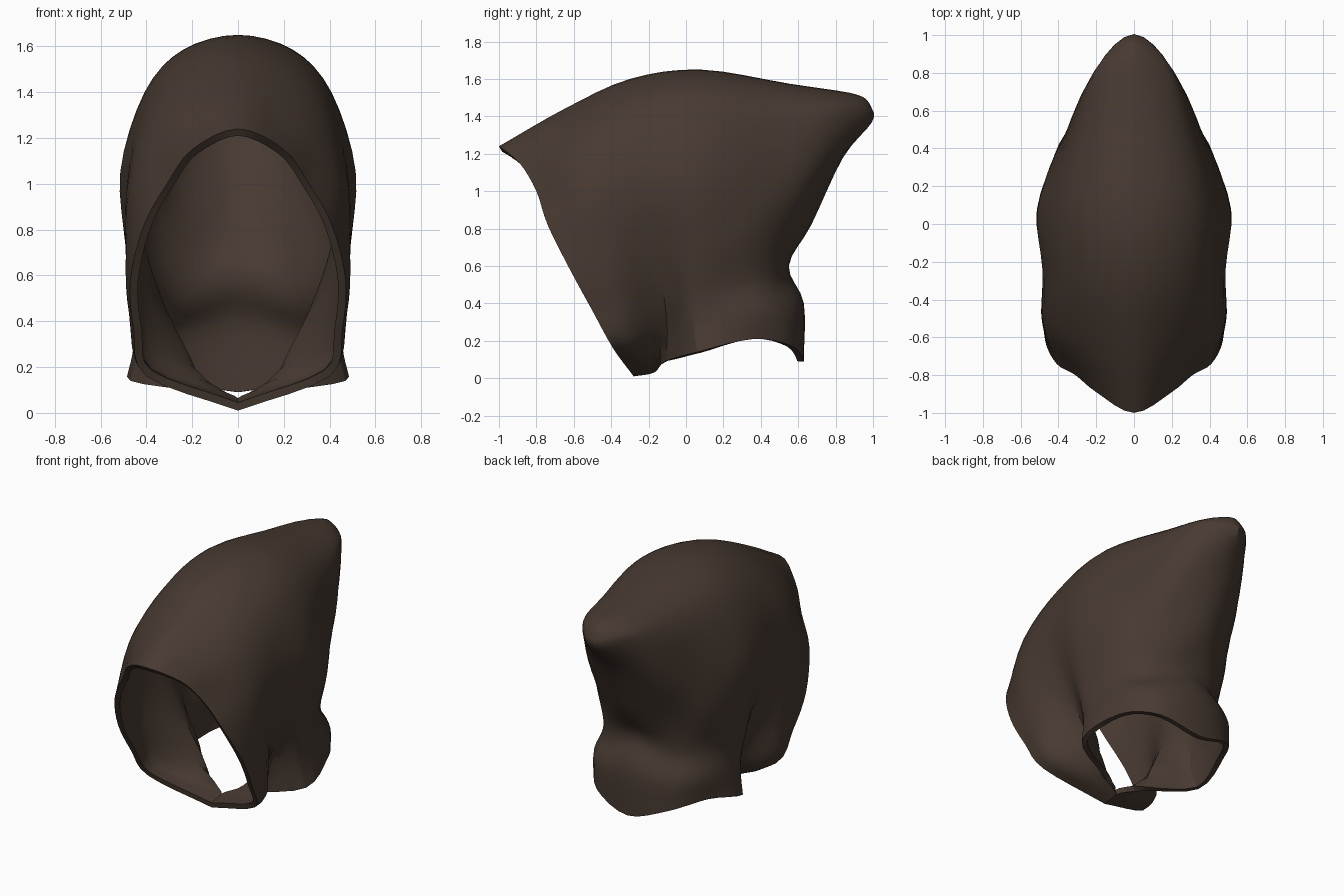
import bpy, bmesh
from mathutils import Vector as V

if "Cube" in bpy.data.objects:
    bpy.data.objects.remove(bpy.data.objects["Cube"])

# Half-hood profile curves, each running from the ridge down to the neck hem
face_rim = [(0, -1, 1.24), (.2, -.89, 1.15), (.31, -.80, 1.0), (.41, -.74, .82),
            (.47, -.62, .58), (.455, -.5, .36), (.40, -.39, .16), (0, -.28, .01)]
cheek = [(0, -.65, 1.44), (.25, -.63, 1.33), (.40, -.58, 1.17), (.48, -.52, .95),
         (.49, -.43, .70), (.47, -.36, .45), (.39, -.28, .18), (0, -.17, .03)]
side_fold = [(0, -.3, 1.60), (.24, -.3, 1.52), (.41, -.28, 1.33), (.485, -.24, 1.02),
             (.44, -.17, .72), (.35, -.12, .45), (.25, -.10, .25), (.17, -.11, .09)]
side = [(0, .08, 1.65), (.24, .08, 1.585), (.40, .08, 1.41), (.51, .08, 1.06),
        (.49, .06, .72), (.45, .05, .45), (.44, .04, .28), (.47, .06, .14)]
rear_side = [(0, .55, 1.575), (.18, .55, 1.53), (.31, .50, 1.39), (.385, .42, 1.08),
             (.42, .36, .80), (.38, .33, .52), (.42, .36, .36), (.42, .36, .21)]
rear = [(0, .87, 1.527), (.14, .86, 1.48), (.21, .81, 1.39), (.265, .67, 1.08),
        (.25, .53, .75), (.24, .49, .52), (.27, .56, .36), (.27, .57, .17)]
back_seam = [(0, .96, 1.495), (0, .99, 1.45), (0, .995, 1.37), (0, .84, 1.18),
             (0, .67, .82), (0, .55, .60), (0, .63, .40), (0, .63, .09)]
profiles = [[V(p) for p in c] for c in
            (face_rim, cheek, side_fold, side, rear_side, rear, back_seam)]


def flip(p):
    return V((-p.x, p.y, p.z))


def spline(pts, steps, before, after):
    """Smooth curve through pts, with one ghost point at each end."""
    q = [before] + pts + [after]
    out = []
    for i in range(1, len(q) - 2):
        a, b, c, d = q[i - 1:i + 3]
        for k in range(steps):
            t = k / steps
            out.append(.5 * (2 * b + (c - a) * t + (2 * a - 5 * b + 4 * c - d) * t * t
                             + (3 * b - a - 3 * c + d) * t ** 3))
    return out + [pts[-1].copy()]


# Loft: smooth each profile downwards, then join them from face to back
columns = [spline(c, 4, flip(c[1]), 2 * c[-1] - c[-2]) for c in profiles]
rows = []
for j in range(len(columns[0])):
    r = [c[j] for c in columns]
    rows.append(spline(r, 4, 2 * r[0] - r[1], flip(r[-2])))

bm = bmesh.new()
grid = []
for j, row in enumerate(rows):
    last = j == len(rows) - 1
    for i, p in enumerate(row):
        # the ridge, the back seam and the chin seam lie on the centre line
        seam = j == 0 or i == len(row) - 1 or (last and i <= 4)
        p.x = 0 if seam else max(p.x, 0)
        p.z = max(p.z, .005)
    grid.append([bm.verts.new(p) for p in row])
for a, b in zip(grid, grid[1:]):
    for i in range(len(a) - 1):
        bm.faces.new((a[i], b[i], b[i + 1], a[i + 1]))

# Mirror the half and weld the centre seam
half = bmesh.ops.duplicate(bm, geom=bm.verts[:] + bm.edges[:] + bm.faces[:])["geom"]
for v in half:
    if isinstance(v, bmesh.types.BMVert):
        v.co.x *= -1
bmesh.ops.reverse_faces(bm, faces=[f for f in half if isinstance(f, bmesh.types.BMFace)])
bmesh.ops.remove_doubles(bm, verts=bm.verts[:], dist=.0008)
bmesh.ops.recalc_face_normals(bm, faces=bm.faces[:])
top = max(bm.faces, key=lambda f: f.calc_center_median().z)
if top.normal.z < 0:
    bmesh.ops.reverse_faces(bm, faces=bm.faces[:])
mesh = bpy.data.meshes.new("hood")
bm.to_mesh(mesh)
bm.free()
hood = bpy.data.objects.new("hood", mesh)
bpy.context.collection.objects.link(hood)

# Dark brown cloth
cloth = bpy.data.materials.new("dark brown cloth")
cloth.diffuse_color = (.063, .042, .031, 1)
cloth.use_nodes = True
cloth.node_tree.nodes["Principled BSDF"].inputs["Base Color"].default_value = cloth.diffuse_color
mesh.materials.append(cloth)

# Cloth thickness, inwards
bpy.context.view_layer.objects.active = hood
hood.select_set(True)
solid = hood.modifiers.new("thickness", 'SOLIDIFY')
solid.thickness = .035
solid.offset = -1
bpy.ops.object.modifier_apply(modifier=solid.name)
bpy.ops.object.shade_smooth_by_angle(angle=.5)
